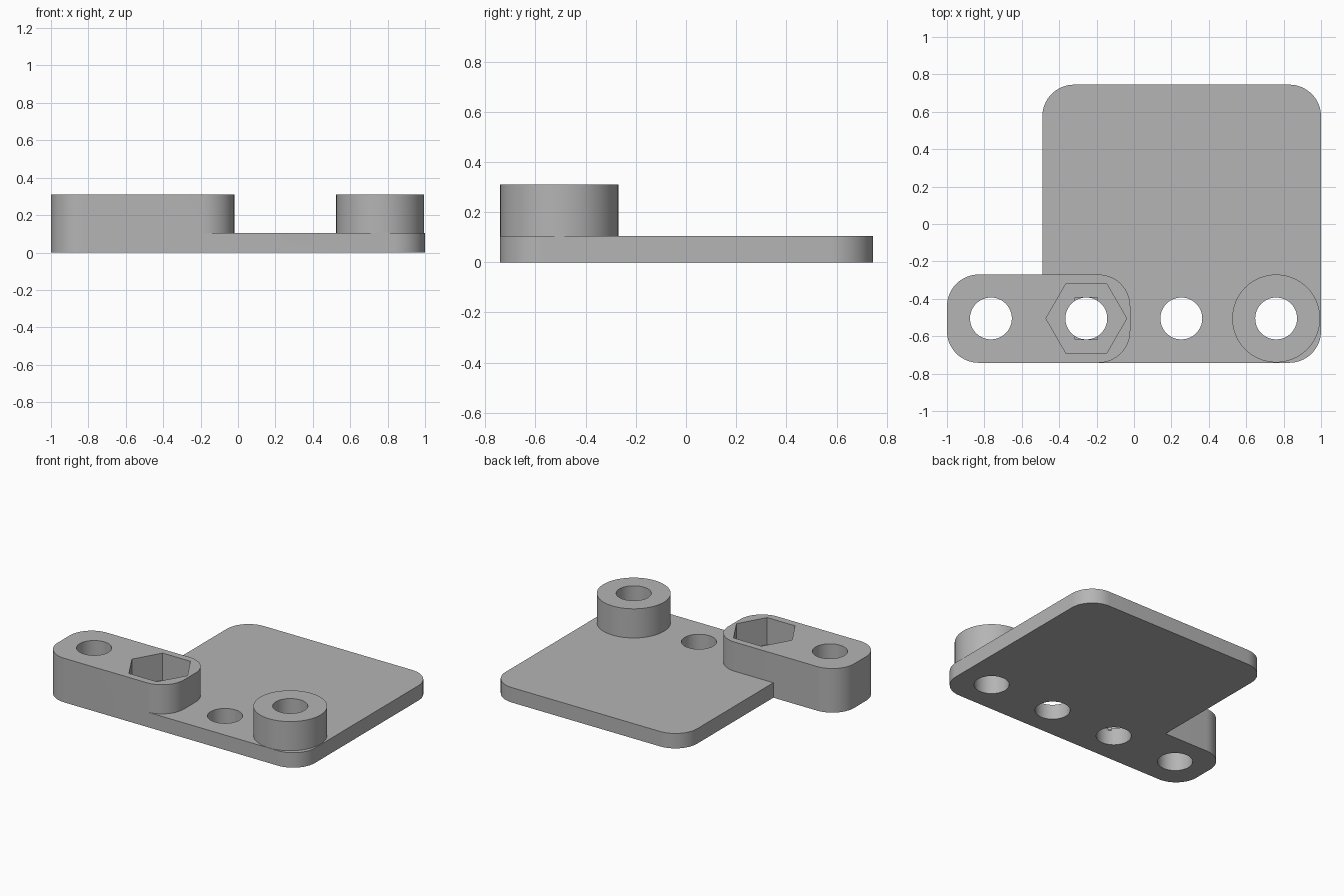
import bpy
import math

if "Cube" in bpy.data.objects:
    bpy.data.objects.remove(bpy.data.objects["Cube"], do_unlink=True)

PLATE_TOP = 0.105
TOP = 0.31
FRONT = -0.742
HOLE_Y = -0.505
HOLE_R = 0.112
HOLES_X = [-0.765, -0.255, 0.253, 0.76]
CORNER = 0.17

grey = bpy.data.materials.new("plain grey")
grey.use_nodes = True
colour = (0.46, 0.46, 0.46, 1)
grey.diffuse_color = colour
grey.node_tree.nodes["Principled BSDF"].inputs["Base Color"].default_value = colour


def prism(name, outline, z0, z1):
    """Extrude a counter-clockwise outline from z0 to z1."""
    n = len(outline)
    verts = [(x, y, z) for z in (z0, z1) for x, y in outline]
    faces = [list(range(n))[::-1], list(range(n, 2 * n))]
    faces += [[i, (i + 1) % n, n + (i + 1) % n, n + i] for i in range(n)]
    mesh = bpy.data.meshes.new(name)
    mesh.from_pydata(verts, [], faces)
    mesh.materials.append(grey)
    obj = bpy.data.objects.new(name, mesh)
    bpy.context.collection.objects.link(obj)
    return obj


def arc(cx, cy, r, start, sweep, steps):
    return [(cx + r * math.cos(start + sweep * i / steps),
             cy + r * math.sin(start + sweep * i / steps)) for i in range(steps + 1)]


def polygon(cx, cy, r, sides):
    return arc(cx, cy, r, 0, math.tau, sides)[:-1]


def rounded(x0, x1, y0, y1, r):
    q = math.pi / 2
    centres = [(x1 - r, y1 - r), (x0 + r, y1 - r), (x0 + r, y0 + r), (x1 - r, y0 + r)]
    return [p for k, (cx, cy) in enumerate(centres) for p in arc(cx, cy, r, k * q, q, 16)]


def combine(target, tool, operation):
    """Apply a boolean and remove the tool."""
    mod = target.modifiers.new(tool.name, "BOOLEAN")
    mod.operation = operation
    mod.solver = "EXACT"
    mod.object = tool
    bpy.context.view_layer.objects.active = target
    bpy.ops.object.modifier_apply(modifier=mod.name)
    bpy.data.objects.remove(tool, do_unlink=True)


# Thin base plate, raised arm and round boss
bracket = prism("mounting_bracket", rounded(-0.49, 1, FRONT, 0.745, CORNER), 0, PLATE_TOP)
arm = prism("arm", rounded(-1, -0.02, FRONT, -0.27, CORNER), 0, TOP)
boss = prism("boss", polygon(HOLES_X[3], HOLE_Y, 0.235, 64), 0.05, TOP)
combine(bracket, arm, "UNION")
combine(bracket, boss, "UNION")

# Row of through holes
for x in HOLES_X:
    combine(bracket, prism("hole", polygon(x, HOLE_Y, HOLE_R, 48), -0.1, 0.5), "DIFFERENCE")

# Hexagonal nut pocket with a shallow slot in its floor
nut_x = HOLES_X[1]
pocket = prism("nut_pocket", polygon(nut_x, HOLE_Y, 0.216, 6), 0.12, 0.5)
combine(bracket, pocket, "DIFFERENCE")
slot = [(nut_x + sx * 0.06, HOLE_Y + sy * HOLE_R)
        for sx, sy in ((-1, -1), (1, -1), (1, 1), (-1, 1))]
combine(bracket, prism("slot", slot, 0.105, 0.2), "DIFFERENCE")

# Smooth curved walls, sharp edges
bpy.ops.object.select_all(action="DESELECT")
bracket.select_set(True)
bpy.context.view_layer.objects.active = bracket
bpy.ops.object.shade_smooth_by_angle(angle=math.radians(30))
